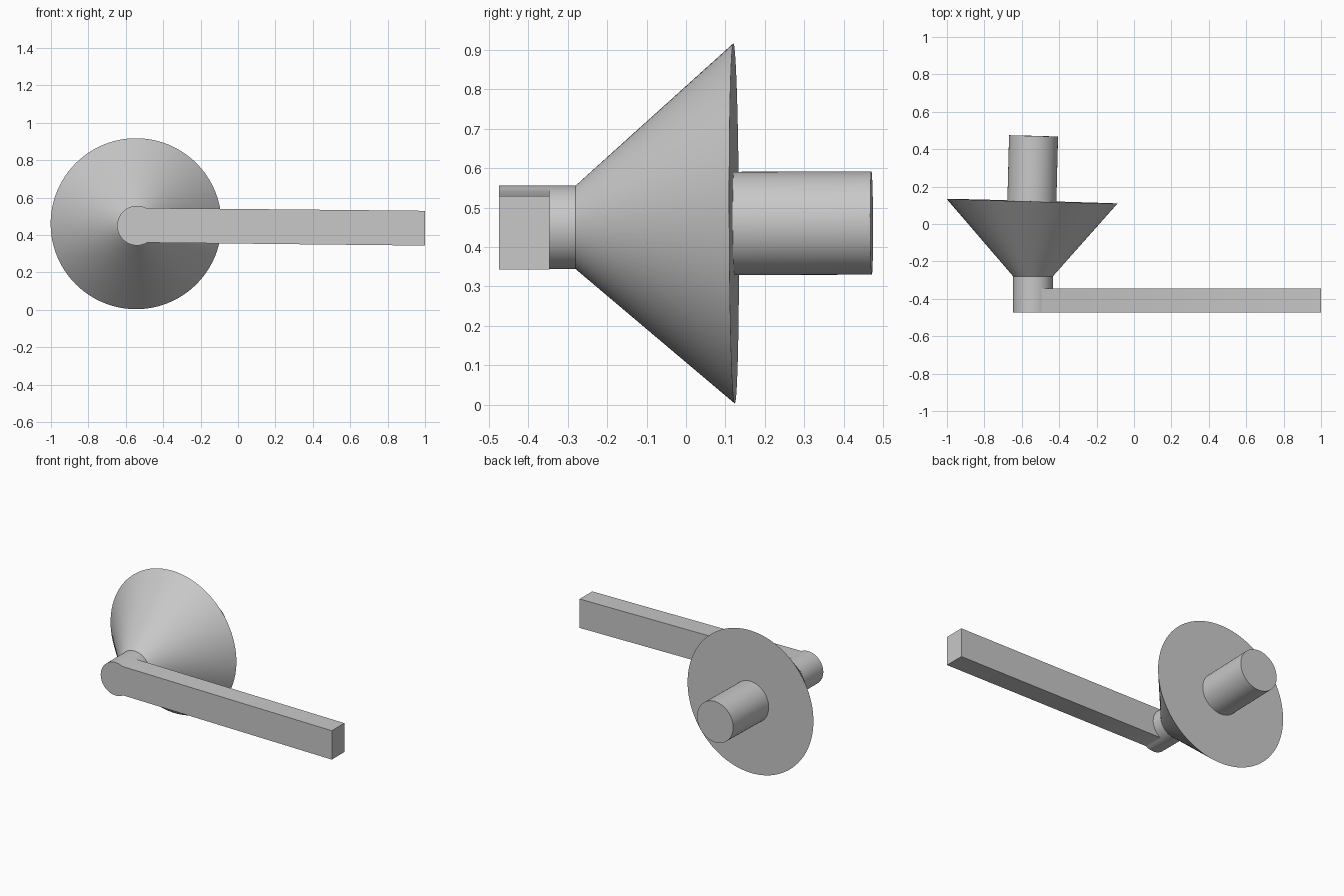
import bpy
import bmesh
import math
from mathutils import Vector

SEGMENTS = 96

cube = bpy.data.objects.get("Cube")
if cube:
    bpy.data.objects.remove(cube, do_unlink=True)

# One plain grey metal
grey = bpy.data.materials.new("brushed grey")
grey.use_nodes = True
colour = (0.58, 0.58, 0.58, 1)
grey.diffuse_color = colour
grey.node_tree.nodes["Principled BSDF"].inputs["Base Color"].default_value = colour


def finish(name, bm):
    """Turn a bmesh into a smooth object with sharp edges kept."""
    bmesh.ops.recalc_face_normals(bm, faces=bm.faces[:])
    mesh = bpy.data.meshes.new(name)
    bm.to_mesh(mesh)
    bm.free()
    mesh.materials.append(grey)
    obj = bpy.data.objects.new(name, mesh)
    bpy.context.collection.objects.link(obj)
    bpy.ops.object.select_all(action="DESELECT")
    obj.select_set(True)
    bpy.context.view_layer.objects.active = obj
    bpy.ops.object.shade_smooth_by_angle(angle=math.radians(30))
    return obj


def loft(name, rings):
    """Skin capped circles given as (centre, radius, normal)."""
    bm = bmesh.new()
    loops = []
    for centre, radius, normal in rings:
        normal = Vector(normal).normalized()
        side = normal.cross(Vector((0, 0, 1))).normalized()
        up = side.cross(normal)
        loop = []
        for i in range(SEGMENTS):
            a = math.tau * i / SEGMENTS
            offset = side * math.cos(a) + up * math.sin(a)
            loop.append(bm.verts.new(Vector(centre) + radius * offset))
        loops.append(loop)
    for a, b in zip(loops, loops[1:]):
        for i in range(SEGMENTS):
            j = (i + 1) % SEGMENTS
            bm.faces.new((a[i], a[j], b[j], b[i]))
    bm.faces.new(loops[0])
    bm.faces.new(loops[-1])
    return finish(name, bm)


straight = (0, 1, 0)
tilted = (0.027, 1, 0.004)
pivot_x, pivot_z, hub = -0.54, 0.45, 0.106

# Flat lever with a round hub end, extruded from one outline
top_angle = math.asin(0.094 / hub)
bottom_angle = math.asin(0.091 / hub)
sweep = math.tau - top_angle - bottom_angle
steps = 64
outline = []
for i in range(steps + 1):
    a = top_angle + sweep * i / steps
    outline.append((pivot_x + hub * math.cos(a), pivot_z + hub * math.sin(a)))
outline += [(1.0, 0.343), (1.0, 0.529)]

bm = bmesh.new()
face = bm.faces.new([bm.verts.new((x, -0.474, z)) for x, z in outline])
result = bmesh.ops.extrude_face_region(bm, geom=[face])
moved = [v for v in result["geom"] if isinstance(v, bmesh.types.BMVert)]
bmesh.ops.translate(bm, verts=moved, vec=(0, 0.128, 0))
finish("lever", bm)

# Neck joining the lever to the cone
loft("neck", [
    ((pivot_x, -0.346, pivot_z), hub, straight),
    ((pivot_x, -0.28, pivot_z), hub, straight),
])

# Conical rose with a slightly tilted back plate
loft("cone_rose", [
    ((pivot_x, -0.28, pivot_z), hub, straight),
    ((-0.545, 0.122, 0.46), 0.457, tilted),
])

# Rear spindle, square to the back plate
loft("rear_spindle", [
    ((-0.546, 0.122, 0.46), 0.131, tilted),
    ((-0.537, 0.471, 0.461), 0.131, tilted),
])
